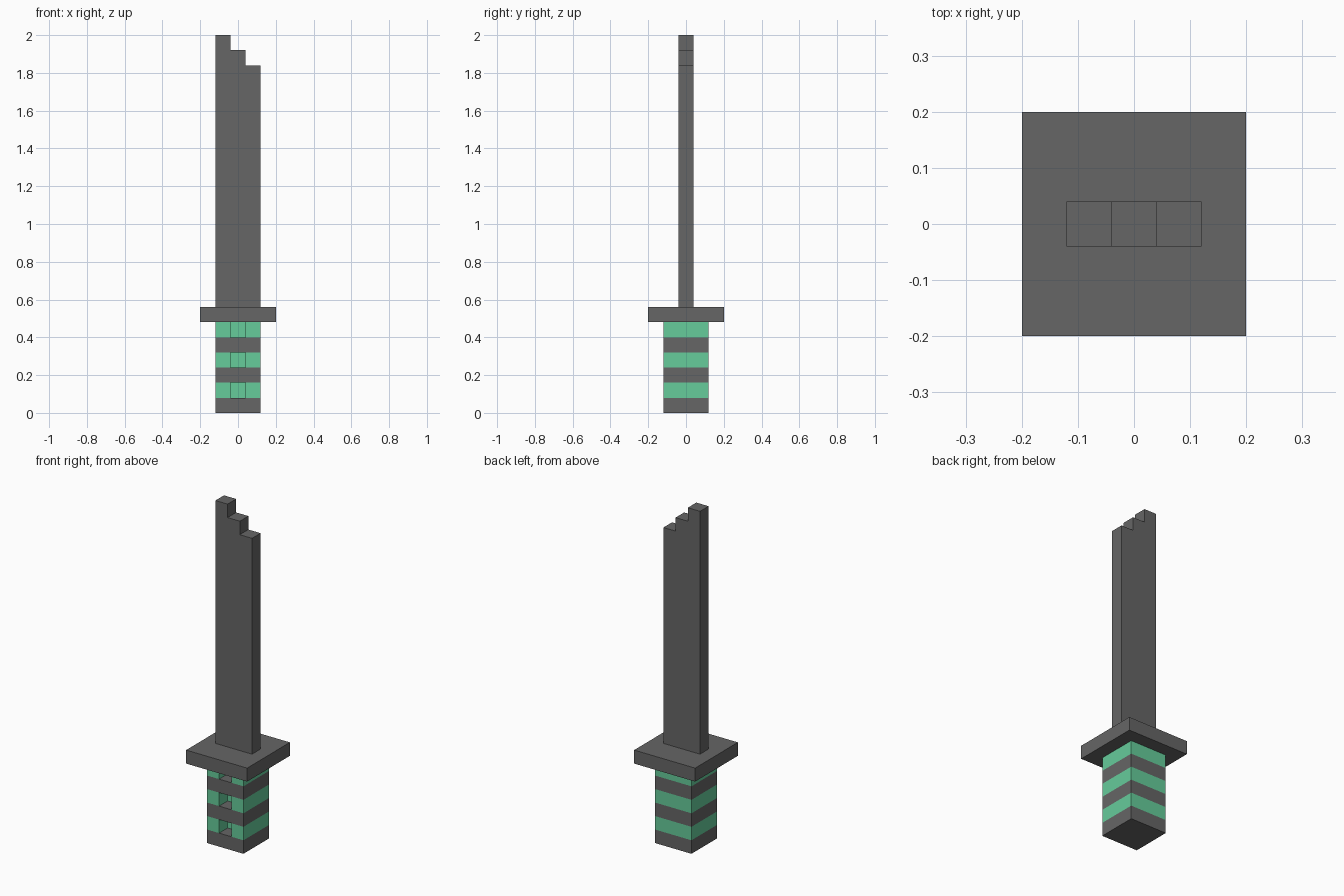
import bpy
import bmesh
from mathutils import Vector

cube = bpy.data.objects.get("Cube")
if cube:
    bpy.data.objects.remove(cube, do_unlink=True)

U = 0.08  # edge of one building block


def material(name, rgb):
    mat = bpy.data.materials.new(name)
    mat.use_nodes = True
    colour = (*rgb, 1.0)
    mat.diffuse_color = colour
    mat.node_tree.nodes["Principled BSDF"].inputs["Base Color"].default_value = colour
    return mat


def prism(name, outline, start, direction, mat):
    """Extrude a closed outline, given in block units, along a direction."""
    bm = bmesh.new()
    direction = Vector(direction)
    verts = []
    for a, b in outline:
        flat = Vector((a, b, 0)) if direction.z else Vector((a, 0, b))
        verts.append(bm.verts.new((flat + Vector(start)) * U))
    face = bm.faces.new(verts)
    geom = bmesh.ops.extrude_face_region(bm, geom=[face])["geom"]
    moved = [v for v in geom if isinstance(v, bmesh.types.BMVert)]
    bmesh.ops.translate(bm, verts=moved, vec=direction * U)
    bmesh.ops.recalc_face_normals(bm, faces=bm.faces)
    mesh = bpy.data.meshes.new(name)
    bm.to_mesh(mesh)
    bm.free()
    mesh.materials.append(mat)
    obj = bpy.data.objects.new(name, mesh)
    bpy.context.collection.objects.link(obj)
    return obj


def square(half):
    return [(-half, -half), (half, -half), (half, half), (-half, half)]


steel = material("dark grey", (0.133, 0.133, 0.133))
green = material("mint green", (0.133, 0.604, 0.328))

# Handle: grey bands alternating with green grips notched at the front
notched = [(-1.5, -1.5), (-0.5, -1.5), (-0.5, -0.5), (0.5, -0.5),
           (0.5, -1.5), (1.5, -1.5), (1.5, 1.5), (-1.5, 1.5)]
for i in range(3):
    prism(f"handle_band_{i + 1}", square(1.5), (0, 0, 2 * i), (0, 0, 1), steel)
    prism(f"handle_grip_{i + 1}", notched, (0, 0, 2 * i + 1), (0, 0, 1), green)

# Square guard
prism("guard", square(2.5), (0, 0, 6), (0, 0, 1), steel)

# Blade with a stepped tip, tallest on the -x side
blade = [(-1.5, 7), (1.5, 7)]
for step in range(3):
    blade += [(1.5 - step, 23 + step), (0.5 - step, 23 + step)]
prism("blade", blade, (0, -0.5, 0), (0, 1, 0), steel)
